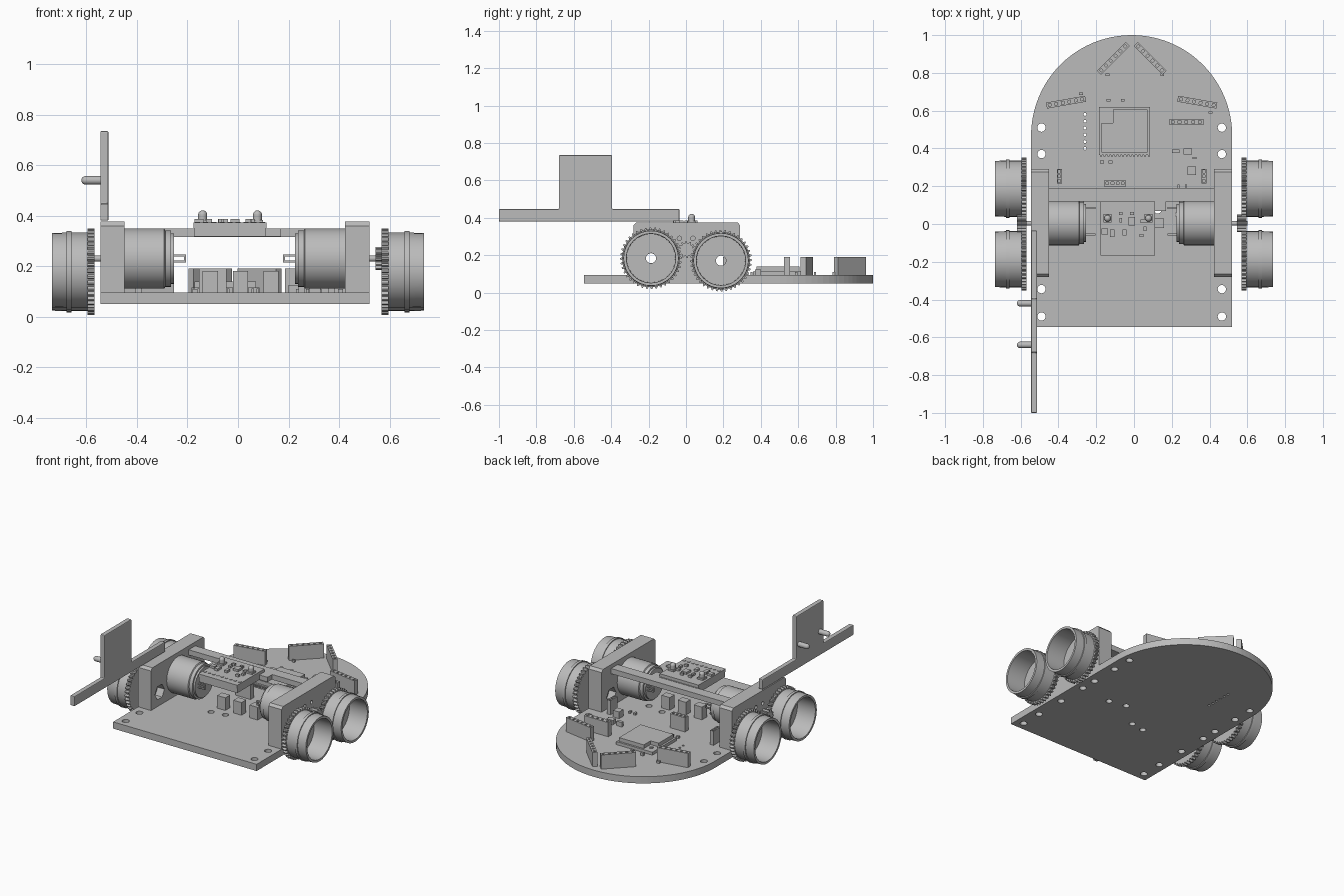
import bpy, bmesh, math
from mathutils import Matrix, Vector

if bpy.data.objects.get("Cube"):
    bpy.data.objects.remove(bpy.data.objects["Cube"], do_unlink=True)

GREY = bpy.data.materials.new("plain grey")
GREY.use_nodes = True
GREY.diffuse_color = (0.5, 0.5, 0.5, 1)
GREY.node_tree.nodes["Principled BSDF"].inputs["Base Color"].default_value = (0.5, 0.5, 0.5, 1)

MID = -0.0125           # middle of the board in x
FLOOR = 0.095           # top of the board
AXLE_Z = 0.23           # motor shaft height
WHEELS = [(-0.187, 0.184), (0.187, 0.171)]


def finish(bm, name, smooth=False):
    bmesh.ops.recalc_face_normals(bm, faces=bm.faces)
    mesh = bpy.data.meshes.new(name)
    bm.to_mesh(mesh)
    bm.free()
    mesh.materials.append(GREY)
    obj = bpy.data.objects.new(name, mesh)
    bpy.context.collection.objects.link(obj)
    if smooth:
        bpy.ops.object.select_all(action='DESELECT')
        obj.select_set(True)
        bpy.context.view_layer.objects.active = obj
        bpy.ops.object.shade_smooth_by_angle(angle=math.radians(30))
    return obj


def add_box(bm, x, y, z, angle=0):
    """Box from (low, high) pairs, turned about its own centre."""
    mid = Vector((sum(x) / 2, sum(y) / 2, sum(z) / 2))
    mat = (Matrix.Translation(mid) @ Matrix.Rotation(math.radians(angle), 4, 'Z')
           @ Matrix.Diagonal((x[1] - x[0], y[1] - y[0], z[1] - z[0], 1)))
    bmesh.ops.create_cube(bm, size=1, matrix=mat)


def add_cyl(bm, centre, r, length, axis='Z', sides=20):
    turn = Matrix.Rotation(math.pi / 2, 4, 'Y') if axis == 'X' else Matrix()
    bmesh.ops.create_cone(bm, cap_ends=True, segments=sides, radius1=r, radius2=r,
                          depth=length, matrix=Matrix.Translation(centre) @ turn)


def box(name, x, y, z):
    bm = bmesh.new()
    add_box(bm, x, y, z)
    return finish(bm, name)


def prism(bm, points, offset):
    """Extrude a closed outline of 3D points."""
    face = bm.faces.new([bm.verts.new(p) for p in points])
    ext = bmesh.ops.extrude_face_region(bm, geom=[face])
    bmesh.ops.translate(bm, vec=offset,
                        verts=[v for v in ext["geom"] if isinstance(v, bmesh.types.BMVert)])


def lathe(bm, profile, origin, side, sides=32):
    """Turn a closed (distance, radius) loop about the x axis."""
    rings = []
    for i in range(sides):
        a = math.tau * i / sides
        rings.append([bm.verts.new((origin[0] + side * d, origin[1] + r * math.cos(a),
                                    origin[2] + r * math.sin(a))) for d, r in profile])
    n = len(profile)
    for i in range(sides):
        p, q = rings[i], rings[(i + 1) % sides]
        for j in range(n):
            k = (j + 1) % n
            bm.faces.new((p[j], p[k], q[k], q[j]))


def gear(bm, origin, side, root, tip, width, teeth, bore):
    """Toothed ring with a bore."""
    loops = []
    for d in (0, width):
        outer, inner = [], []
        for i in range(teeth * 4):
            a = math.tau * i / (teeth * 4)
            for ring, r in ((outer, tip if i % 4 < 2 else root), (inner, bore)):
                ring.append(bm.verts.new((origin[0] + side * d, origin[1] + r * math.cos(a),
                                          origin[2] + r * math.sin(a))))
        loops.append((outer, inner))
    (o0, i0), (o1, i1) = loops
    n = len(o0)
    for a, b in ((o0, o1), (o1, i1), (i1, i0), (i0, o0)):
        for k in range(n):
            m = (k + 1) % n
            bm.faces.new((a[k], a[m], b[m], b[k]))


def cut(obj, bm):
    tool = finish(bm, "cutter")
    tool.hide_render = True
    mod = obj.modifiers.new("holes", 'BOOLEAN')
    mod.operation, mod.solver, mod.object = 'DIFFERENCE', 'EXACT', tool
    bpy.context.view_layer.objects.active = obj
    bpy.ops.object.modifier_apply(modifier=mod.name)
    bpy.data.objects.remove(tool, do_unlink=True)


# Base board: straight sides with a half-round end
R = 0.5325
outline = [(MID - R, -0.545, 0.05), (MID + R, -0.545, 0.05)]
for i in range(49):
    a = math.pi * i / 48
    outline.append((MID + R * math.cos(a), 0.4675 + R * math.sin(a), 0.05))
bm = bmesh.new()
prism(bm, outline, (0, 0, FLOOR - 0.05))
board = finish(bm, "base_board")
bm = bmesh.new()
for x in (-0.49, 0.465):
    for y in (-0.49, -0.345, -0.135, 0.07, 0.18, 0.37, 0.51):
        add_cyl(bm, (x, y, 0.07), 0.022, 0.1)
for x, y in ((0.24, 0.05), (0.125, 0.075), (-0.045, -0.07), (-0.14, -0.085)):
    add_cyl(bm, (x, y, 0.07), 0.02, 0.1)
for i in range(6):
    add_cyl(bm, (-0.26, 0.4 + 0.036 * i, 0.07), 0.008, 0.1, sides=10)
cut(board, bm)

for side, word, inner in ((-1, "right", -0.45), (1, "left", 0.423)):
    outer = MID + side * R
    # Motor mount with bevelled top corners, axle bores and hex pockets
    bm = bmesh.new()
    prism(bm, [(inner, y, z) for y, z in ((-0.28, FLOOR), (0.29, FLOOR), (0.29, 0.36),
                                         (0.275, 0.376), (-0.265, 0.376), (-0.28, 0.36))],
          (outer - inner, 0, 0))
    mount = finish(bm, word + "_motor_mount")
    bm = bmesh.new()
    for y, z in WHEELS:
        add_cyl(bm, (outer, y, z), 0.027, 0.4, 'X')
    for y in (-0.035, 0.037):
        add_cyl(bm, (outer, y, 0.29), 0.012, 0.06, 'X', 12)
    cut(mount, bm)
    bm = bmesh.new()
    for y, z in WHEELS:
        add_cyl(bm, (inner, y, z), 0.05, 0.1, 'X', 6)
    cut(mount, bm)

    # Motor can with stepped end cap
    bm = bmesh.new()
    lathe(bm, [(0, 0.01), (0, 0.119), (0.158, 0.119), (0.162, 0.112), (0.185, 0.112),
               (0.185, 0.1), (0.197, 0.1), (0.197, 0.01)], (inner, 0.006, AXLE_Z), -side, 40)
    finish(bm, word + "_motor", True)

    # Motor terminals: small open loops
    bm = bmesh.new()
    tip = inner - side * 0.245
    base = inner - side * 0.195
    for y in (-0.055, 0.085):
        ends = sorted((tip, base))
        for z in (0.215, 0.239):
            add_box(bm, ends, (y - 0.006, y + 0.006), (z, z + 0.007))
        add_box(bm, sorted((tip, tip + side * 0.008)), (y - 0.006, y + 0.006), (0.217, 0.244))
    finish(bm, word + "_motor_terminals")

    # Shaft and pinion
    bm = bmesh.new()
    add_cyl(bm, (side * 0.54, 0.003, AXLE_Z), 0.012, 0.12, 'X', 16)
    finish(bm, word + "_motor_shaft", True)
    bm = bmesh.new()
    gear(bm, (side * (0.57 if side < 0 else 0.545), 0.003, AXLE_Z), side,
         0.034, 0.046, 0.05, 12, 0.011)
    finish(bm, word + "_pinion")

    # Wheels: open drum with a raised band, and a toothed ring on the inside
    for (y, z), place in zip(WHEELS, ("front", "rear")):
        bm = bmesh.new()
        lathe(bm, [(0, 0.027), (0, 0.149), (0.09, 0.149), (0.09, 0.155), (0.108, 0.155),
                   (0.108, 0.149), (0.167, 0.147), (0.167, 0.132), (0.035, 0.13),
                   (0.035, 0.027)], (side * 0.57, y, z), side)
        finish(bm, f"{word}_{place}_wheel", True)
        bm = bmesh.new()
        gear(bm, (side * 0.568, y, z), side, 0.152, 0.165, 0.028, 40, 0.14)
        finish(bm, f"{word}_{place}_gear")

# Cross beam and raised circuit board
box("cross_beam", (-0.45, 0.423), (0.12, 0.19), (0.315, 0.35))
box("upper_tray", (-0.175, 0.11), (-0.165, 0.125), (0.318, 0.352))
box("upper_circuit", (-0.177, 0.112), (-0.168, 0.12), (0.352, 0.372))
box("beam_bracket", (0.11, 0.17), (0.07, 0.12), (0.318, 0.35))
bm = bmesh.new()
for x, y, w, d in ((-0.155, -0.04, 0.035, 0.03), (-0.115, -0.05, 0.025, 0.04),
                   (-0.05, -0.045, 0.02, 0.03), (-0.012, 0.015, 0.036, 0.045),
                   (0.045, 0.015, 0.02, 0.02), (0.058, -0.025, 0.015, 0.025),
                   (0.04, -0.06, 0.02, 0.015), (-0.07, 0.055, 0.02, 0.015),
                   (-0.01, 0.055, 0.02, 0.015), (-0.07, 0.02, 0.015, 0.025)):
    add_box(bm, (x - w / 2, x + w / 2), (y - d / 2, y + d / 2), (0.371, 0.387))
for i in range(9):
    add_cyl(bm, (-0.16 + 0.032 * i, -0.12, 0.372), 0.01, 0.006, sides=12)
finish(bm, "upper_chips")
bm = bmesh.new()
for x in (-0.14, 0.077):
    add_box(bm, (x - 0.022, x + 0.022), (0.008, 0.052), (0.371, 0.383))
    add_cyl(bm, (x, 0.03, 0.389), 0.018, 0.03)
    bmesh.ops.create_uvsphere(bm, u_segments=20, v_segments=10, radius=0.018,
                              matrix=Matrix.Translation((x, 0.03, 0.403)))
finish(bm, "indicator_lamps", True)


def header(name, x, y, length, width, angle, pins):
    """Upright connector block with a row of sockets on top."""
    bm = bmesh.new()
    add_box(bm, (x - length / 2, x + length / 2), (y - width / 2, y + width / 2),
            (FLOOR, 0.19), angle)
    block = finish(bm, name)
    bm = bmesh.new()
    a = math.radians(angle)
    for i in range(pins):
        t = ((i + 0.5) / pins - 0.5) * length
        px, py = x + t * math.cos(a), y + t * math.sin(a)
        add_box(bm, (px - 0.007, px + 0.007), (py - 0.007, py + 0.007), (0.165, 0.2), angle)
    cut(block, bm)


header("nose_right_header", -0.11, 0.877, 0.215, 0.03, 45, 6)
header("nose_left_header", 0.085, 0.877, 0.215, 0.03, -45, 6)
header("side_right_header", -0.36, 0.645, 0.21, 0.032, 10, 6)
header("side_left_header", 0.335, 0.645, 0.21, 0.032, -10, 6)
header("straight_header", 0.277, 0.54, 0.18, 0.034, 0, 5)
header("motor_right_header", -0.395, 0.253, 0.075, 0.026, 90, 3)
header("motor_left_header", 0.37, 0.253, 0.075, 0.026, 90, 3)
header("middle_header", -0.1, 0.215, 0.11, 0.036, 0, 4)
for i in range(3):
    box(f"board_connector_{i + 1}", (-0.14 + 0.12 * i, -0.08 + 0.12 * i),
        (-0.02, 0.03), (FLOOR, 0.18))

# Main module: carrier, metal can with a notched corner, edge contacts
box("module_carrier", (-0.185, 0.085), (0.365, 0.62), (FLOOR, 0.115))
bm = bmesh.new()
prism(bm, [(x, y, 0.115) for x, y in ((-0.172, 0.378), (0.072, 0.378), (0.072, 0.607),
                                     (-0.112, 0.607), (-0.112, 0.535), (-0.172, 0.535))],
      (0, 0, 0.025))
finish(bm, "module_can")
bm = bmesh.new()
add_cyl(bm, (-0.143, 0.572, 0.118), 0.012, 0.008)
for i in range(14):
    x = -0.175 + 0.0195 * i
    add_box(bm, (x - 0.005, x + 0.005), (0.357, 0.37), (FLOOR, 0.112))
finish(bm, "module_contacts")

# Small parts on the base board
bm = bmesh.new()
for x, y, w, d, h in ((0.22, 0.385, 0.04, 0.02, 0.03), (0.285, 0.385, 0.045, 0.032, 0.03),
                      (0.305, 0.283, 0.045, 0.045, 0.045), (0.32, 0.35, 0.02, 0.012, 0.015),
                      (0.235, 0.2, 0.012, 0.02, 0.015), (0.275, 0.2, 0.012, 0.02, 0.015),
                      (-0.17, 0.328, 0.02, 0.014, 0.015), (-0.125, 0.328, 0.02, 0.014, 0.015),
                      (-0.135, 0.655, 0.02, 0.014, 0.02), (-0.06, 0.655, 0.02, 0.014, 0.02),
                      (-0.28, 0.69, 0.02, 0.012, 0.015), (0.405, 0.59, 0.02, 0.012, 0.015),
                      (-0.14, 0.79, 0.02, 0.012, 0.015), (0.15, 0.79, 0.02, 0.012, 0.015)):
    add_box(bm, (x - w / 2, x + w / 2), (y - d / 2, y + d / 2), (FLOOR, FLOOR + h))
finish(bm, "board_chips")

# Flag arm with upright plate and two pegs
bm = bmesh.new()
prism(bm, [(-0.545, y, z) for y, z in ((-1, 0.38), (-0.035, 0.38), (-0.035, 0.447),
                                      (-0.395, 0.447), (-0.395, 0.735), (-0.68, 0.735),
                                      (-0.68, 0.447), (-1, 0.447))], (0.032, 0, 0))
arm = finish(bm, "flag_arm")
bev = arm.modifiers.new("soft_edges", 'BEVEL')
bev.width, bev.segments = 0.005, 2
bm = bmesh.new()
for y in (-0.42, -0.64):
    add_cyl(bm, (-0.57, y, 0.54), 0.017, 0.07, 'X')
    bmesh.ops.create_uvsphere(bm, u_segments=20, v_segments=10, radius=0.017,
                              matrix=Matrix.Translation((-0.603, y, 0.54)))
finish(bm, "flag_pegs", True)
